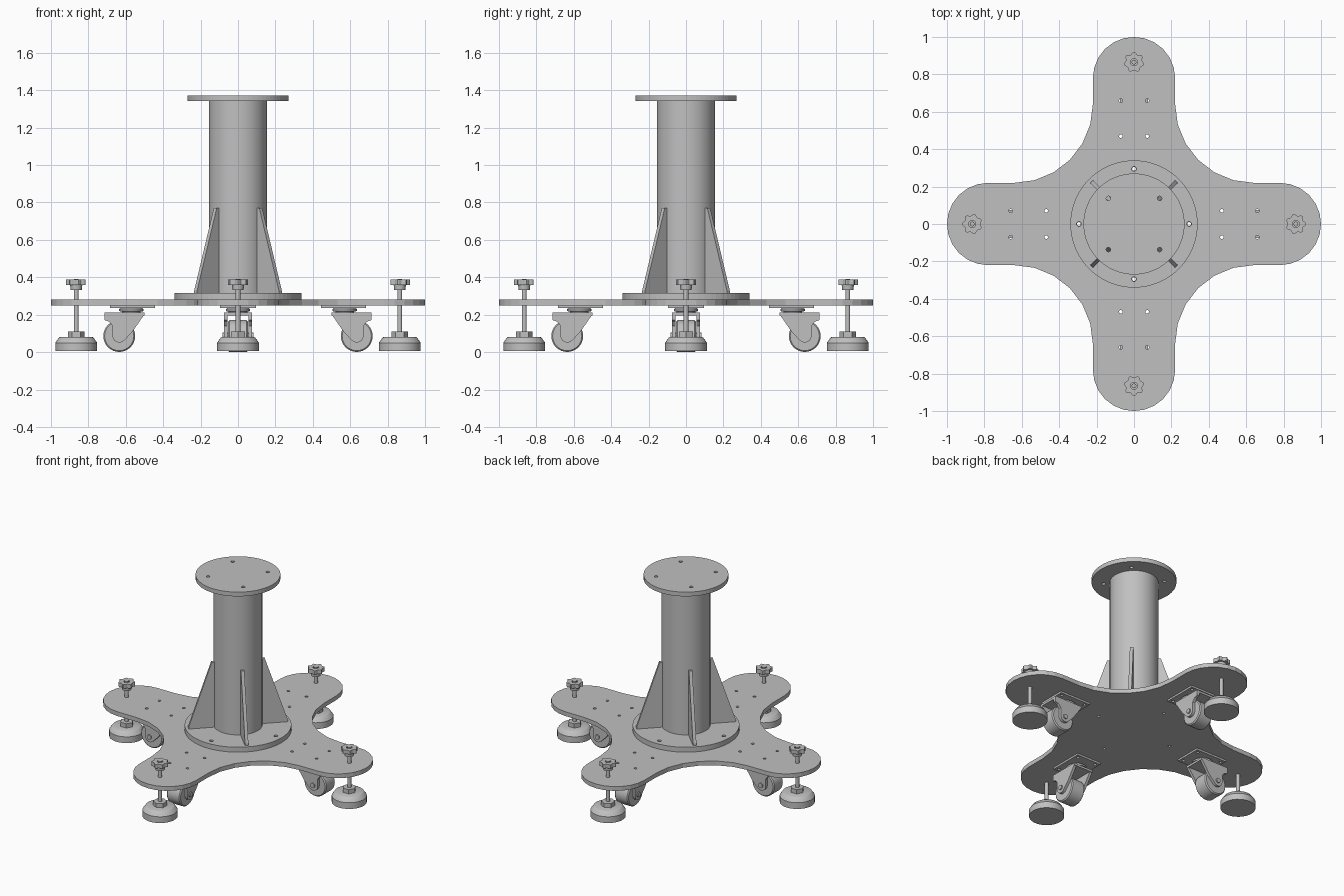
import bpy, bmesh
from math import pi, cos, sin, radians
from mathutils import Matrix

cube = bpy.data.objects.get("Cube")
if cube:
    bpy.data.objects.remove(cube)

steel = bpy.data.materials.new("steel_grey")
steel.use_nodes = True
GREY = (0.53, 0.53, 0.53, 1)
steel.diffuse_color = GREY
steel.node_tree.nodes["Principled BSDF"].inputs["Base Color"].default_value = GREY


def arc(cx, cy, r, a0, a1, n):
    """Points along an arc, both ends included, angles in degrees."""
    return [(cx + r * cos(radians(a0 + (a1 - a0) * i / n)),
             cy + r * sin(radians(a0 + (a1 - a0) * i / n))) for i in range(n + 1)]


def circle(cx, cy, r, n=12):
    return arc(cx, cy, r, 0, 360, n)[:-1]


def place(name, mesh, angles=(0,), smooth=False):
    """Link one object per angle, turned about the centre axis."""
    mesh.materials.clear()
    mesh.materials.append(steel)
    for i, angle in enumerate(angles):
        ob = bpy.data.objects.new(name if len(angles) == 1 else f"{name}_{i + 1}", mesh)
        ob.rotation_euler.z = radians(angle)
        bpy.context.collection.objects.link(ob)
    if smooth:
        bpy.ops.object.select_all(action='DESELECT')
        ob.select_set(True)
        bpy.context.view_layer.objects.active = ob
        bpy.ops.object.shade_smooth_by_angle(angle=radians(32))


def plate_mesh(outline, z0, z1, holes=(), upright=False):
    """Flat sheet with holes; upright sheets stand in the xz plane."""
    curve = bpy.data.curves.new("sheet", 'CURVE')
    curve.dimensions, curve.fill_mode = '2D', 'BOTH'
    curve.extrude = (z1 - z0) / 2
    for loop in [outline, *holes]:
        spline = curve.splines.new('POLY')
        spline.points.add(len(loop) - 1)
        for point, (x, y) in zip(spline.points, loop):
            point.co = (x, y, 0, 1)
        spline.use_cyclic_u = True
    helper = bpy.data.objects.new("sheet_helper", curve)
    mesh = bpy.data.meshes.new_from_object(helper)
    bpy.data.objects.remove(helper)
    bpy.data.curves.remove(curve)
    mesh.transform(Matrix.Translation((0, 0, (z0 + z1) / 2)))
    if upright:
        mesh.transform(Matrix.Rotation(pi / 2, 4, 'X'))
    bm = bmesh.new()
    bm.from_mesh(mesh)
    bmesh.ops.remove_doubles(bm, verts=bm.verts, dist=1e-5)
    bmesh.ops.recalc_face_normals(bm, faces=bm.faces)
    for face in bm.faces:
        face.smooth = False
    bm.to_mesh(mesh)
    bm.free()
    return mesh


def lathe_mesh(profile, x=0, n=32):
    """Solid of revolution about a vertical axis at x, from (radius, z) pairs."""
    bm = bmesh.new()
    rings = [[bm.verts.new((px, py, z)) for px, py in circle(x, 0, r, n)] for r, z in profile]
    for low, high in zip(rings, rings[1:]):
        for i in range(n):
            j = (i + 1) % n
            bm.faces.new((low[i], low[j], high[j], high[i]))
    bm.faces.new(rings[0][::-1])
    bm.faces.new(rings[-1])
    mesh = bpy.data.meshes.new("turned")
    bm.to_mesh(mesh)
    bm.free()
    return mesh


def cross_mesh(profile, x, z):
    """Solid of revolution about an axle along y, from (radius, y) pairs."""
    mesh = lathe_mesh(profile)
    mesh.transform(Matrix.Translation((x, 0, z)) @ Matrix.Rotation(-pi / 2, 4, 'X'))
    return mesh


def turned(points, angle):
    c, s = round(cos(radians(angle))), round(sin(radians(angle)))
    return [(x * c - y * s, x * s + y * c) for x, y in points]


QUARTERS = (0, 90, 180, 270)
DIAGONALS = (45, 135, 225, 315)

# Four-armed base plate with bolt holes
arm = arc(0.78, 0, 0.22, -90, 90, 12) + arc(0.64, 0.64, 0.42, 270, 180, 6)
outline = [p for a in QUARTERS for p in turned(arm, a)]
arm_bolts = [(x, y) for x in (0.47, 0.66) for y in (-0.07, 0.07)]
base_holes = [circle(*p, 0.01) for a in QUARTERS for p in turned(arm_bolts + [(0.295, 0)], a)]
place("base_plate", plate_mesh(outline, 0.25, 0.28, base_holes))

# Column with its flanges
ring_holes = [circle(*p, 0.013) for a in QUARTERS for p in turned([(0.295, 0)], a)]
place("lower_flange", plate_mesh(circle(0, 0, 0.34, 64), 0.28, 0.315, ring_holes))
place("column", lathe_mesh([(0.155, 0.315), (0.155, 1.342)], n=64), smooth=True)
top_holes = [circle(*p, 0.012) for a in QUARTERS for p in turned([(0.137, 0.137)], a)]
place("top_flange", plate_mesh(circle(0, 0, 0.27, 64), 1.342, 1.372, top_holes))

# Diagonal ribs bracing the column
rib = [(0.145, 0.315), (0.32, 0.315), (0.32, 0.33), (0.172, 0.77), (0.145, 0.77)]
place("rib", plate_mesh(rib, -0.011, 0.011, upright=True), DIAGONALS)

# Casters under the arms
mount = [(0.445, -0.095), (0.685, -0.095), (0.685, 0.095), (0.445, 0.095)]
place("caster_mount", plate_mesh(mount, 0.237, 0.25, [circle(*p, 0.01) for p in arm_bolts]), QUARTERS)
place("caster_swivel", lathe_mesh([(0.05, 0.208), (0.05, 0.217), (0.065, 0.219),
                                   (0.065, 0.23), (0.055, 0.237)], 0.57), QUARTERS, True)
cheek = [(0.5, 0.212), (0.715, 0.212), (0.715, 0.172), (0.688, 0.162), (0.671, 0.14)]
cheek += arc(0.635, 0.087, 0.036, 0, -140, 7) + [(0.567, 0.105), (0.503, 0.198)]
for side, y in (("left", 0.056), ("right", -0.075)):
    place(f"caster_fork_{side}", plate_mesh(cheek, y, y + 0.019, upright=True), QUARTERS)
crown = [(0.5, -0.074), (0.715, -0.074), (0.715, 0.074), (0.5, 0.074)]
place("caster_crown", plate_mesh(crown, 0.196, 0.211), QUARTERS)
place("caster_wheel", cross_mesh([(0.078, -0.053), (0.085, -0.046), (0.085, 0.046), (0.078, 0.053)],
                                 0.635, 0.086), QUARTERS, True)
place("caster_axle", cross_mesh([(0.016, -0.083), (0.016, 0.083)], 0.635, 0.088), QUARTERS, True)

# Levelling feet with threaded rods and hand knobs
FOOT = 0.865
place("foot_pad", lathe_mesh([(0.112, 0.006), (0.112, 0.05), (0.092, 0.078), (0.088, 0.08)], FOOT),
      QUARTERS, True)
place("foot_nut", lathe_mesh([(0.044, 0.08), (0.044, 0.11)], FOOT, 6), QUARTERS)
place("foot_rod", lathe_mesh([(0.013, 0.08), (0.013, 0.392)], FOOT, 16), QUARTERS, True)
place("knob_hub", lathe_mesh([(0.03, 0.333), (0.033, 0.362)], FOOT, 24), QUARTERS, True)
star = []
for i in range(56):
    t = 2 * pi * i / 56
    r = 0.049 + 0.006 * cos(7 * t)
    star.append((FOOT + r * cos(t), r * sin(t)))
place("knob_grip", plate_mesh(star, 0.36, 0.388, [circle(FOOT, 0, 0.019, 16)]), QUARTERS)
